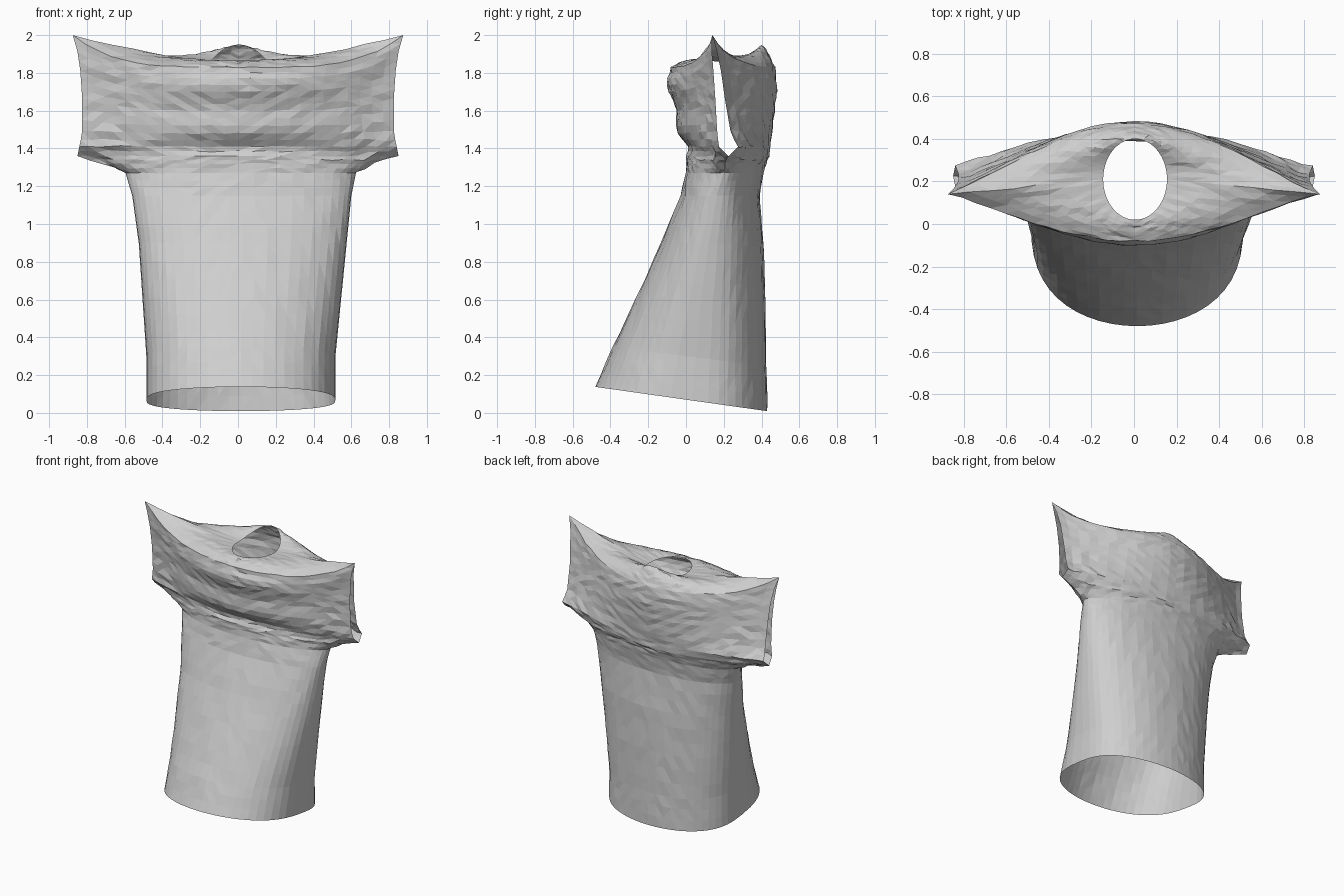
import bpy, bmesh, random
from math import sin, cos, pi

random.seed(4)
cube = bpy.data.objects.get("Cube")
if cube:
    bpy.data.objects.remove(cube)

N = 26      # columns on each panel
SUB = 3     # rows between two cross-sections

# Cross-sections: height, half width, front y, back y, seam y, sleeve gap, roundness, power, centre x
LEVELS = [
    (.07, .50, -.48, .43, .03, 0, 1, .72, .015),
    (.30, .50, -.39, .425, .05, 0, 1, .75, .015),
    (.60, .525, -.26, .42, .08, 0, 1, .8, .02),
    (.90, .55, -.13, .41, .12, 0, 1, .85, .025),
    (1.15, .58, -.03, .39, .16, 0, 1, .9, .02),
    (1.27, .61, 0, .41, .20, 0, .9, 1, .015),
    (1.32, .72, 0, .425, .21, 0, .6, 1.1, .005),
    (1.36, .85, 0, .44, .225, 0, .3, 1.2, 0),
    (1.41, .84, 0, .445, .225, .05, .25, 1.2, 0),
    (1.48, .825, -.03, .455, .20, .035, .2, 1.2, 0),
    (1.60, .825, -.06, .47, .18, .025, .1, 1.2, 0),
    (1.70, .835, -.085, .48, .165, .02, 0, 1.2, 0),
    (1.77, .85, -.09, .48, .15, .013, 0, 1.2, 0),
    (1.83, .875, -.08, .47, .14, 0, 0, 1.2, 0),
]


def mix(a, b, f):
    return a + (b - a) * f


def section_point(level, a, side):
    """Point on a panel; a runs -1..1 across, side is -1 front or 1 back."""
    z, w, front, back, seam, gap, rnd, power, cx = level
    t = mix(a, sin(a * pi / 2), rnd)
    g = max(cos(a * pi / 2), 0) ** power
    y = mix(seam + side * gap, back if side > 0 else front, g)
    # chest folds
    if side < 0 and 1.38 < z < 1.8:
        y += .013 * sin(2 * pi * (z - 1.56) / .23) * g ** 2
    # sloping hem below, raised shoulder tips above
    lift = -.15 * y * max(0, 1 - z / 1.2)
    lift += .17 * abs(t) ** 4 * min(max((z - 1.45) / .38, 0), 1)
    return cx + t * w, y, z + lift


def neck_point(a, side):
    c = max(cos(a * pi / 2), 0)
    z = 1.86 + (.09 * c * c if side > 0 else .005 * c)
    return .005 + .15 * sin(a * pi / 2), .21 + side * .19 * c, z


def yoke_point(a, side, f):
    """Shoulder surface from the outer edge (f=0) to the neckline (f=1)."""
    ox, oy, oz = section_point(LEVELS[-1], a, side)
    nx, ny, nz = neck_point(a, side)
    s = 1 - f
    bump = .16 * s * f * abs(a) * (1 - a * a)
    return mix(ox, nx, f), mix(oy, ny, f), nz + (oz - nz) * s ** 1.3 + bump


bm = bmesh.new()
columns = [-1 + 2 * i / N for i in range(N + 1)]
rows = []
for low, high in zip(LEVELS, LEVELS[1:]):
    for k in range(SUB if high[0] - low[0] > .09 else 2):
        f = k / (SUB if high[0] - low[0] > .09 else 2)
        rows.append([mix(p, q, f) for p, q in zip(low, high)])

# Front and back panels, each continued over the shoulders to the neckline
for side in (-1, 1):
    grid = [[bm.verts.new(section_point(r, a, side)) for a in columns] for r in rows]
    grid += [[bm.verts.new(yoke_point(a, side, k / 7)) for a in columns] for k in range(8)]
    for lower, upper in zip(grid, grid[1:]):
        for i in range(N):
            quad = [lower[i], lower[i + 1], upper[i + 1], upper[i]]
            bm.faces.new(quad if side < 0 else quad[::-1])

# Sew the side and shoulder seams; the sleeve openings stay apart
bmesh.ops.remove_doubles(bm, verts=bm.verts, dist=.0005)

# Slight cloth creasing, stronger around the sleeves
for v in bm.verts:
    amount = .003
    if abs(v.co.x) > .6 and 1.25 < v.co.z < 1.6:
        amount = .009
    elif v.co.z > 1.3:
        amount = .005
    if not v.is_boundary:
        v.co.y += random.uniform(-amount, amount)
        v.co.z += random.uniform(-amount, amount) * .7

bmesh.ops.triangulate(bm, faces=bm.faces)
mesh = bpy.data.meshes.new("shirt")
bm.to_mesh(mesh)
bm.free()
shirt = bpy.data.objects.new("shirt", mesh)
bpy.context.scene.collection.objects.link(shirt)

# Plain cloth colour
cloth = bpy.data.materials.new("light_grey_cloth")
cloth.use_nodes = True
colour = (.62, .62, .62, 1)
cloth.diffuse_color = colour
cloth.node_tree.nodes["Principled BSDF"].inputs["Base Color"].default_value = colour
mesh.materials.append(cloth)
